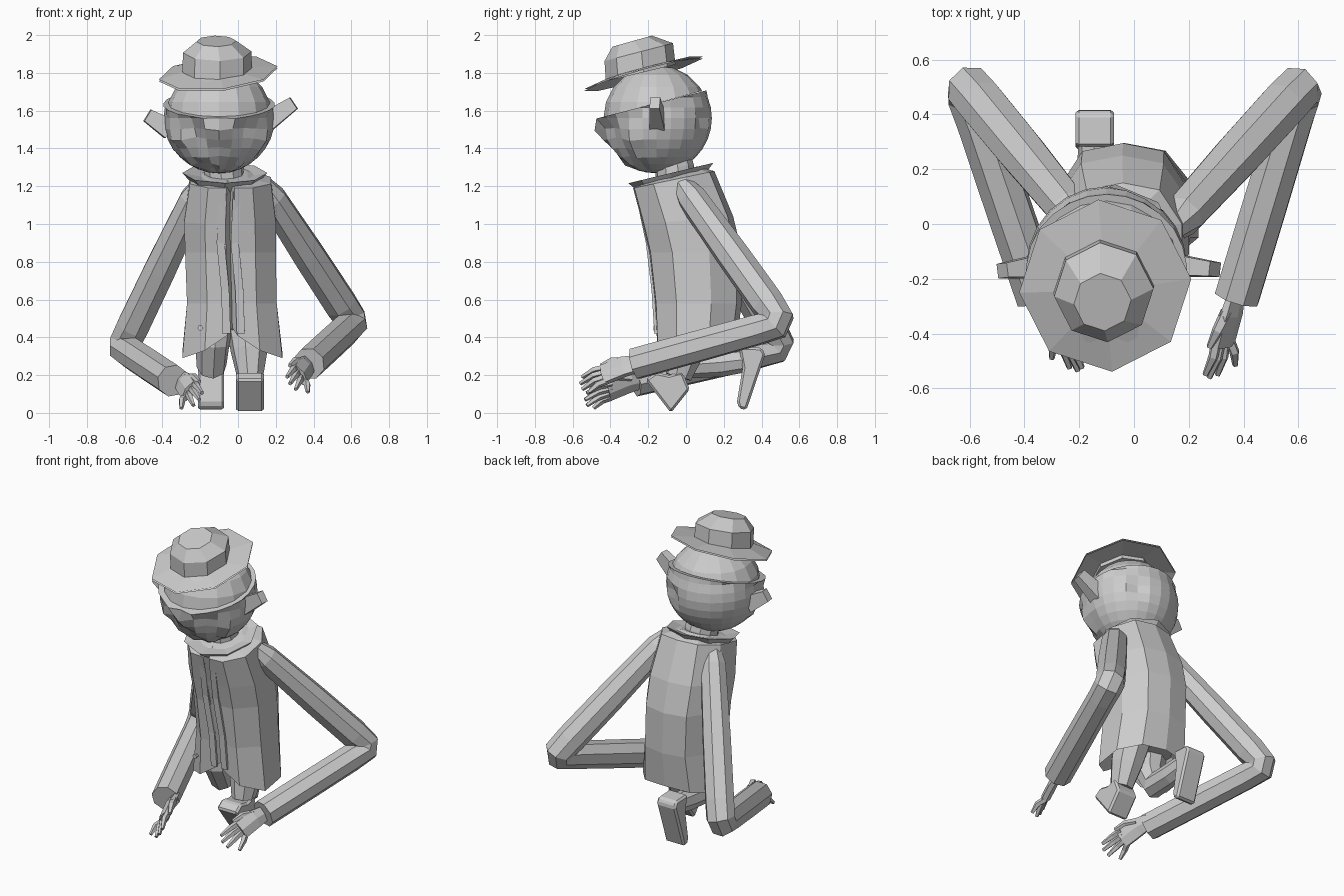
import bpy, bmesh, math, random
from mathutils import Vector as V

if "Cube" in bpy.data.objects:
    bpy.data.objects.remove(bpy.data.objects["Cube"])

random.seed(4)
grey = bpy.data.materials.new("plain grey")
grey.diffuse_color = (0.6, 0.6, 0.6, 1)
grey.use_nodes = True
grey.node_tree.nodes["Principled BSDF"].inputs["Base Color"].default_value = grey.diffuse_color


def finish(name, bm):
    bmesh.ops.recalc_face_normals(bm, faces=bm.faces)
    me = bpy.data.meshes.new(name)
    bm.to_mesh(me)
    bm.free()
    me.materials.append(grey)
    ob = bpy.data.objects.new(name, me)
    bpy.context.collection.objects.link(ob)
    return ob


def loft(name, rings, caps=True):
    """Skin a list of equal-length point rings."""
    bm = bmesh.new()
    vs = [[bm.verts.new(p) for p in r] for r in rings]
    n = len(vs[0])
    for a, b in zip(vs, vs[1:]):
        for i in range(n):
            j = (i + 1) % n
            bm.faces.new((a[i], a[j], b[j], b[i]))
    if caps:
        bm.faces.new(vs[0])
        bm.faces.new(vs[-1])
    return finish(name, bm)


def tube(name, path, radii, sides=8, flat=1.0, wide=(0, 0, 1)):
    """Sweep a polygon along a path; 'wide' is the broad direction, 'flat' the thin ratio."""
    pts = [V(p) for p in path]
    rings, u, prev = [], V(wide), None
    for i, p in enumerate(pts):
        a = (p - pts[i - 1]).normalized() if i else V()
        b = (pts[i + 1] - p).normalized() if i < len(pts) - 1 else V()
        t = (a + b).normalized()
        if prev:
            u = prev.rotation_difference(t) @ u
        u = (u - t * u.dot(t)).normalized()
        w, prev = t.cross(u), t
        rings.append([p + radii[i] * (u * math.cos(k) + w * math.sin(k) * flat)
                      for k in (2 * math.pi * (s + .5) / sides for s in range(sides))])
    return loft(name, rings)


def disc(c, r, slope, n=8, turn=0.0, roll=0.0):
    """Ring tilted along y by slope and along x by roll."""
    out = []
    for s in range(n):
        k = 2 * math.pi * (s + turn) / n
        x, y = r * math.cos(k), r * math.sin(k)
        out.append((c[0] + x, c[1] + y, c[2] + slope * y + roll * x))
    return out


# Coat: half outline from front opening to back, mirrored; hem heights per point
half = [(.1, -1), (.55, -.97), (1, -.5), (1, .3), (.62, .88)]
outline = [(0, -.8)] + half + [(0, 1)] + [(-u, v) for u, v in reversed(half)]
hem_half = [.06, -.02, -.06, -.03, -.01]
hem = [.1] + hem_half + [0] + hem_half[::-1]


def section(z, x0, x1, y0, y1, slope=0.0, dip=0.0):
    cx, hx, cy, hy = (x0 + x1) / 2, (x1 - x0) / 2, (y0 + y1) / 2, (y1 - y0) / 2
    return [(cx + u * hx, cy + v * hy, z + slope * v + dip * d)
            for (u, v), d in zip(outline, hem)]


loft("coat", [
    section(.44, -.21, .15, -.09, .2),
    section(.35, -.295, .235, -.155, .265, 0, 1),
    section(.58, -.27, .205, -.165, .295),
    section(.85, -.28, .2, -.195, .295),
    section(1.02, -.285, .2, -.23, .25, .02),
    section(1.235, -.255, .175, -.28, .15, .045),
    section(1.265, -.17, .05, -.2, .06, .04)])

# Coat front edges and button
for side, dx in (("left", -.08), ("right", -.005)):
    tube(side + "_lapel", [(dx, -.262, 1.17), (dx - .012, -.205, .9), (dx + .012, -.175, .65),
                           (dx + .02, -.16, .42)], [.03] * 4, 4, .35, (1, 0, 0))
tube("button", [(-.2, -.15, .45), (-.2, -.172, .45)], [.015, .015], 6)

# Collar and neck
c = (-.07, -.08, 1.25)
loft("collar", [disc((c[0], c[1], 1.2), .16, .24), disc((c[0], c[1], 1.27), .225, .24),
                disc((c[0], c[1], 1.25), .12, .24)], False)
tube("neck", [(-.07, -.05, 1.19), (-.075, -.06, 1.29), (-.09, -.09, 1.4)], [.105, .105, .105], 10)

# Head: skull dome above a tilted rim, and a slightly larger face shell below it
hc = V((-.1, -.155, 1.56))


def half_ball(r, seg, rings, shape, upper):
    """Sphere reshaped by a rule, then cut along the tilted rim plane."""
    bm = bmesh.new()
    bmesh.ops.create_uvsphere(bm, u_segments=seg, v_segments=rings, radius=r)
    for v in bm.verts:
        v.co += v.co.normalized() * shape(v.co)
    cut = bmesh.ops.bisect_plane(bm, geom=bm.verts[:] + bm.edges[:] + bm.faces[:],
                                 plane_co=(0, 0, .08), plane_no=(0, -.26, .97),
                                 clear_outer=not upper, clear_inner=upper)
    rim = [e for e in cut["geom_cut"] if isinstance(e, bmesh.types.BMEdge)]
    if not upper:
        for v in {v for e in rim for v in e.verts}:
            v.co.xy *= 1.05
    bmesh.ops.holes_fill(bm, edges=rim, sides=0)
    bmesh.ops.translate(bm, verts=bm.verts, vec=hc)
    return bm


# place, width and height of each swelling or hollow
features = [((-.13, -.24, -.06), .06, -.05), ((.14, -.23, -.05), .06, -.05),   # eye sockets
            ((.01, -.29, -.07), .05, .035), ((.0, -.27, -.16), .06, -.02),     # nose, mouth
            ((-.13, -.26, .02), .09, .025), ((.12, -.26, .02), .09, .025),     # brow
            ((-.26, -.13, -.06), .1, .02), ((.26, -.13, -.06), .1, .015),      # cheeks
            ((.13, .25, -.02), .045, -.05)]                                    # rear dent


def face(co):
    push = sum(h * math.exp(-((co - V(p)).length / w) ** 2) for p, w, h in features)
    if co.y < -.06 and co.z < .05:
        push += random.uniform(-.015, .012)
    return push


finish("skull", half_ball(.282, 16, 10, lambda co: 0, True))
finish("face_shell", half_ball(.292, 24, 16, face, False))

# Ears
for name, a, b in (("right_ear", (.15, -.15, 1.54), (.295, -.165, 1.64)),
                   ("left_ear", (-.36, -.155, 1.50), (-.48, -.17, 1.575))):
    tube(name, [a, b], [.075, .05], 4, .75)

# Hat: brim, wall and bevelled crown, leaning forward
loft("hat_brim", [disc((-.105, -.225, 1.80), .315, .28, 8, .1, .09),
                  disc((-.105, -.235, 1.82), .17, .26, 8, .1, .03),
                  disc((-.105, -.225, 1.79), .315, .28, 8, .1, .09)], False)
loft("hat_crown", [disc((-.11, -.24, 1.80), .185, .24, 8, .1),
                   disc((-.11, -.25, 1.91), .182, .26, 8, .1),
                   disc((-.115, -.285, 1.968), .105, .28, 8, .1)])


# Arms with rounded elbows
def arm(name, shoulder, elbow, cuff):
    s, e, w = V(shoulder), V(elbow), V(cuff)
    d1, d2 = (e - s).normalized(), (w - e).normalized()
    tube(name, [s - d1 * .05, s + d1 * .06, s.lerp(e, .5), e - d1 * .14, e - d1 * .04,
                e + d2 * .04, e + d2 * .14, e.lerp(w, .6), w],
         [.05, .08, .09, .092, .09, .088, .085, .087, .087])


arm("right_arm", (.15, .0, 1.18), (.61, .505, .475), (.375, -.27, .26))
arm("left_arm", (-.21, .02, 1.18), (-.61, .505, .345), (-.345, -.27, .17))

# Hands: palm, four fingers and a thumb, mirrored with a small shift
tips = [(.26, -.55, .19), (.275, -.56, .155), (.305, -.55, .125), (.37, -.515, .11)]
for side, sx, off in (("right", 1, V((0, 0, 0))), ("left", -1, V((.07, .025, -.085)))):
    def place(p):
        return V((p[0] * sx, p[1], p[2])) + off
    wide = (.5 * sx, .1, -.8)
    tube(side + "_palm", [place(p) for p in ((.375, -.25, .26), (.355, -.33, .245), (.325, -.44, .2))],
         [.05, .065, .065], 6, .45, wide)
    for i, t in enumerate(tips):
        k = (i - 1.5) * .03
        base = V((.325 + k * .5, -.42, .205 - k * .8))
        tip = V(t)
        mid = base.lerp(tip, .5) + V((.008, 0, .012))
        tube(f"{side}_finger_{i + 1}", [place(p) for p in (base, mid, tip)], [.02, .019, .011], 5)
    tube(side + "_thumb", [place(p) for p in ((.34, -.32, .27), (.305, -.39, .275), (.275, -.45, .25))],
         [.026, .022, .012], 5)

# Legs
tube("right_leg", [(.05, .05, .5), (.06, .0, .33), (.065, -.04, .19)], [.12, .1, .07], 8)
tube("left_leg", [(-.13, .0, .52), (-.135, -.02, .36), (-.14, .03, .25), (-.14, .18, .26),
                  (-.14, .34, .28)], [.11, .09, .08, .07, .06], 8)


# Shoes: side profile extruded across x, with bevelled edges
def shoe(name, x0, x1, profile):
    ob = loft(name, [[(x, y, z) for y, z in profile] for x in (x0, x1)])
    bev = ob.modifiers.new("soft_edge", "BEVEL")
    bev.width, bev.segments = .012, 1


shoe("right_shoe", -.01, .137, [(-.08, .0), (.02, .125), (-.02, .22), (-.09, .2),
                                (-.16, .215), (-.215, .175)])
shoe("left_shoe", -.213, -.073, [(.32, .015), (.42, .31), (.4, .345), (.28, .35),
                                 (.3, .24), (.27, .06), (.28, .025)])
